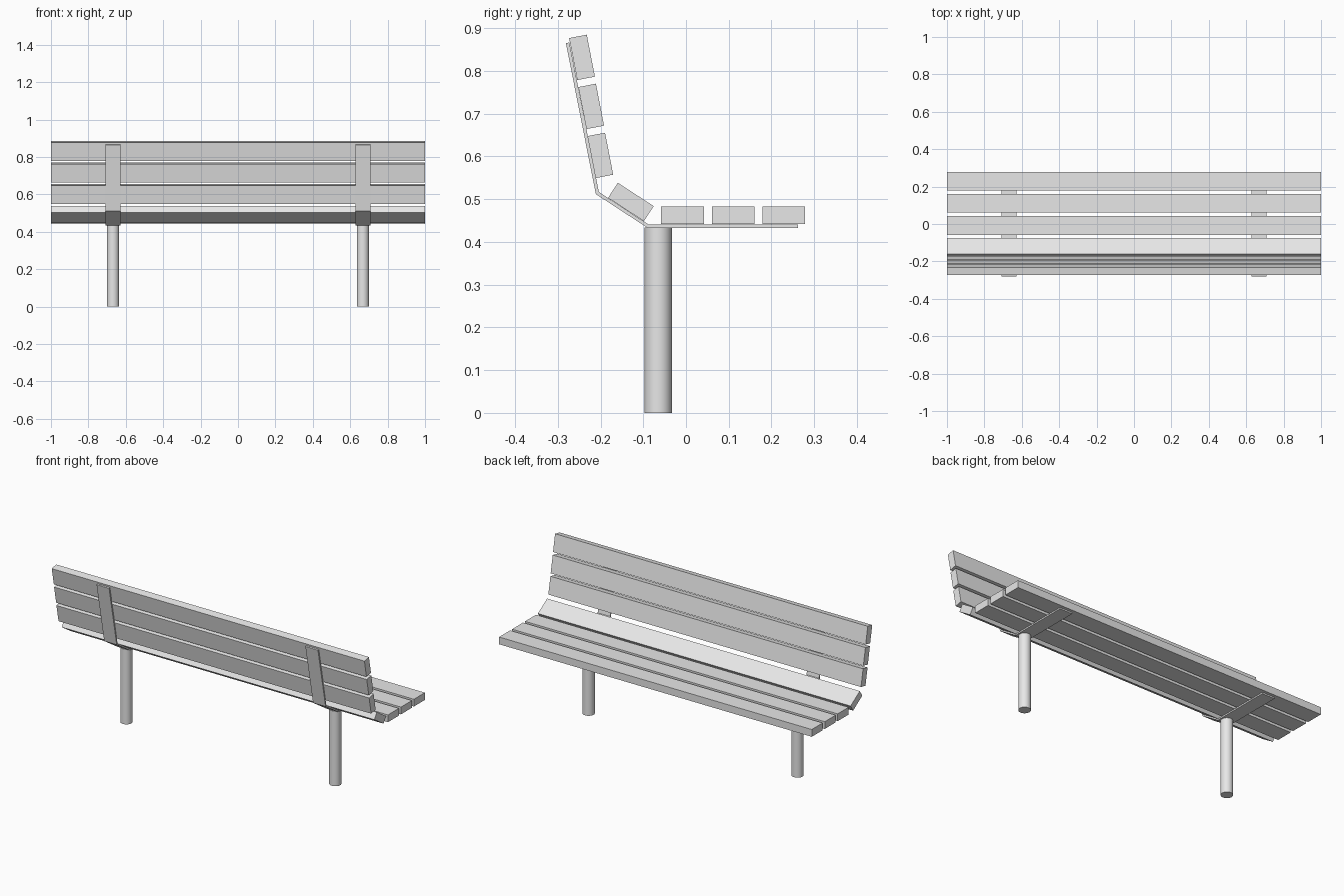
import bpy, bmesh, math

cube = bpy.data.objects.get("Cube")
if cube:
    bpy.data.objects.remove(cube, do_unlink=True)

grey = bpy.data.materials.new("light grey")
grey.use_nodes = True
COLOUR = (0.8, 0.8, 0.8, 1)
grey.diffuse_color = COLOUR
grey.node_tree.nodes["Principled BSDF"].inputs["Base Color"].default_value = COLOUR


def extrude_profile(name, profile, x, width):
    """Extrude a (y, z) profile along x, centred on the given x."""
    bm = bmesh.new()
    face = bm.faces.new([bm.verts.new((x - width / 2, y, z)) for y, z in profile])
    out = bmesh.ops.extrude_face_region(bm, geom=[face])["geom"]
    moved = [v for v in out if isinstance(v, bmesh.types.BMVert)]
    bmesh.ops.translate(bm, verts=moved, vec=(width, 0, 0))
    bmesh.ops.recalc_face_normals(bm, faces=bm.faces)
    mesh = bpy.data.meshes.new(name)
    bm.to_mesh(mesh)
    bm.free()
    mesh.materials.append(grey)
    obj = bpy.data.objects.new(name, mesh)
    bpy.context.collection.objects.link(obj)
    return obj


def slat(name, y, z, degrees, size=0.1, thick=0.042):
    a = math.radians(degrees)
    c, s = math.cos(a), math.sin(a)
    corners = [(-1, -1), (1, -1), (1, 1), (-1, 1)]
    profile = [(y + c * i * size / 2 - s * j * thick / 2,
                z + s * i * size / 2 + c * j * thick / 2) for i, j in corners]
    return extrude_profile(name, profile, 0, 2)


# Seat, lumbar and backrest slats
for i in range(3):
    slat(f"seat_slat_{i + 1}", -0.008 + i * 0.1185, 0.4625, 0)
slat("lower_back_slat", -0.129, 0.4935, -33)
for i in range(3):
    slat(f"back_slat_{i + 1}", -0.2005 - i * 0.0214, 0.6025 + i * 0.1147, -79)

# Bent flat straps and round posts, one per side
STRAP = [(0.262, 0.433), (-0.09, 0.433), (-0.211, 0.512), (-0.281, 0.865),
         (-0.273, 0.867), (-0.204, 0.517), (-0.088, 0.441), (0.262, 0.441)]
for side, x in (("right", -0.668), ("left", 0.668)):
    extrude_profile(f"{side}_strap", STRAP, x, 0.08)
    bpy.ops.mesh.primitive_cylinder_add(vertices=32, radius=0.032, depth=0.434,
                                        location=(x, -0.065, 0.217))
    post = bpy.context.object
    post.name = f"{side}_post"
    post.data.materials.append(grey)
    bpy.ops.object.shade_smooth_by_angle(angle=math.radians(40))
